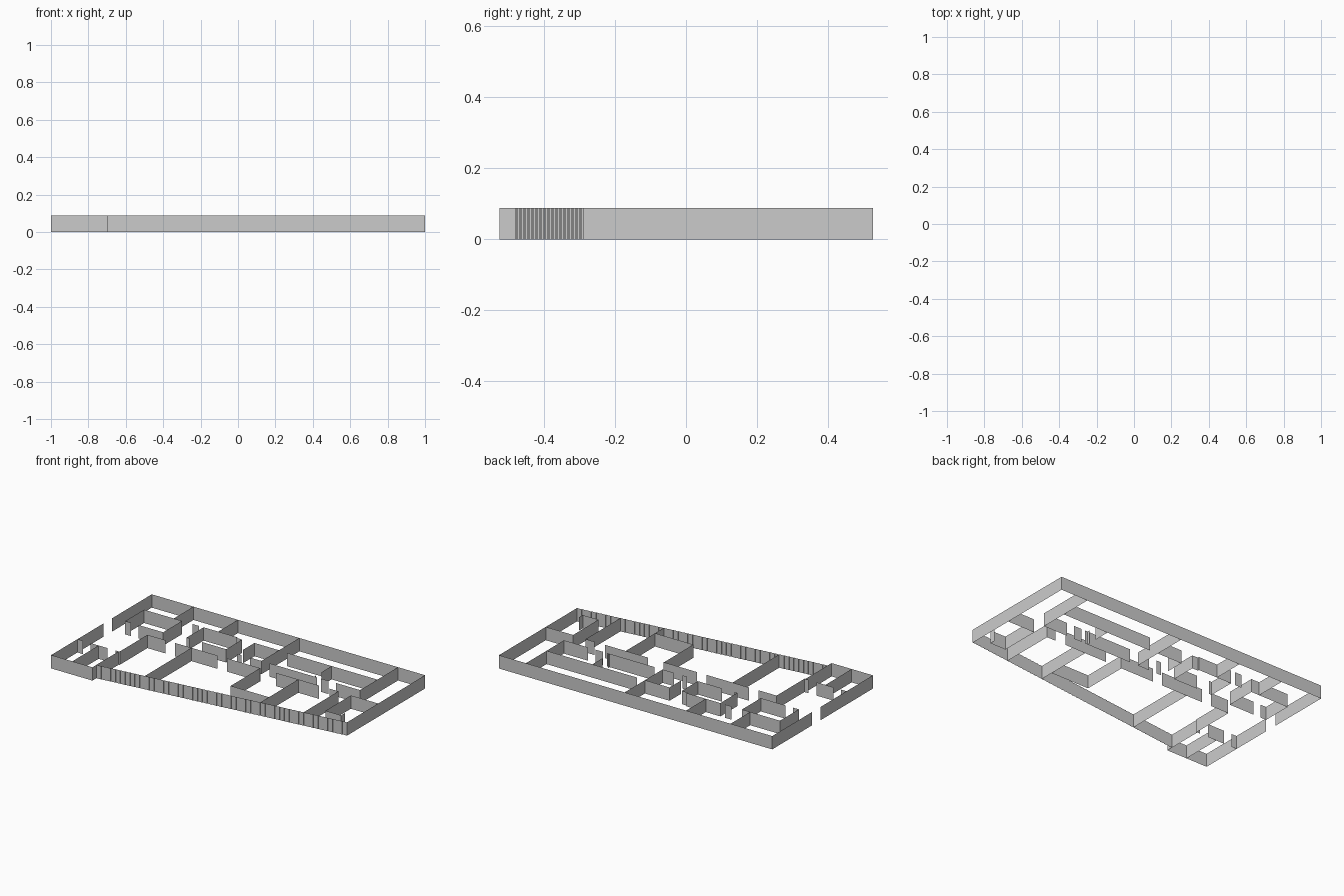
import bpy
import bmesh

WALL_HEIGHT = 0.088

if "Cube" in bpy.data.objects:
    bpy.data.objects.remove(bpy.data.objects["Cube"], do_unlink=True)

plaster = bpy.data.materials.new("plaster_grey")
plaster.use_nodes = True
colour = (0.6, 0.6, 0.6, 1)
plaster.diffuse_color = colour
plaster.node_tree.nodes["Principled BSDF"].inputs["Base Color"].default_value = colour


def wall(name, *paths):
    """Raise thin upright wall sheets along one or more floor paths."""
    bm = bmesh.new()
    for path in paths:
        low = [bm.verts.new((x, y, 0)) for x, y in path]
        high = [bm.verts.new((x, y, WALL_HEIGHT)) for x, y in path]
        for i in range(len(path) - 1):
            bm.faces.new((low[i], low[i + 1], high[i + 1], high[i]))
    mesh = bpy.data.meshes.new(name)
    bm.to_mesh(mesh)
    bm.free()
    mesh.materials.append(plaster)
    obj = bpy.data.objects.new(name, mesh)
    bpy.context.collection.objects.link(obj)
    return obj


def wall_along_x(name, y, *spans):
    """Wall running left to right, with door gaps between the spans."""
    return wall(name, *[[(a, y), (b, y)] for a, b in spans])


def wall_along_y(name, x, *spans):
    """Wall running front to back, with door gaps between the spans."""
    return wall(name, *[[(x, a), (x, b)] for a, b in spans])


# Outer shell
BACK, FRONT, SLANT_START, SLANT_END = 0.527, -0.525, -0.482, -0.286
PORCH_X = -0.698
wall("outer_wall", [(-1, 0.11), (-1, BACK), (1, BACK), (1, SLANT_END)])
wall("porch_outer_wall",
     [(-1, 0.02), (-1, FRONT), (PORCH_X, FRONT), (PORCH_X, -0.25)])

# Slanted front wall, built of many fine steps
STEPS = 52
tread = (1 - PORCH_X) / STEPS
riser = (SLANT_END - SLANT_START) / STEPS
slant = [(PORCH_X, SLANT_START)]
for step in range(STEPS):
    x, y = slant[-1]
    slant += [(x + tread, y), (x + tread, y + riser)]
wall("slanted_front_wall", slant)


def slant_y(x):
    return SLANT_START + (x - PORCH_X) * riser / tread


# Porch partitions
wall_along_x("porch_door_wall", -0.25, (-1, -0.96), (-0.905, -0.78), (-0.72, -0.69))
wall_along_y("porch_divider", -0.845, (FRONT, -0.25))
wall_along_y("hall_side_wall", -0.692, (-0.25, 0.04))

# Corridor wall with doorways
CORRIDOR = 0.042
wall_along_x("corridor_wall", CORRIDOR, (-0.69, -0.56), (-0.49, -0.18),
             (-0.11, 0.135), (0.25, 0.565), (0.64, 0.705))

# Dividers of the front rooms
for name, x in (("front_divider_left", -0.37), ("front_divider_middle", 0.412),
                ("front_divider_right", 0.705)):
    wall_along_y(name, x, (slant_y(x), CORRIDOR))
wall("front_closet_wall", [(0.132, CORRIDOR), (0.132, -0.265), (0.412, -0.265)])
wall("corner_room_wall", [(1, 0.037), (0.8, 0.037), (0.8, -0.228),
                          (0.915, -0.228), (0.915, -0.19)])

# Dividers of the back rooms
for name, x, end in (("back_divider_left", -0.695, 0.322),
                     ("back_divider_middle", -0.37, 0.322),
                     ("back_divider_centre", 0.08, 0.13),
                     ("back_divider_right", 0.802, 0.13)):
    wall_along_y(name, x, (end, BACK))

# Small core rooms between the corridor and the back rooms
wall("left_core_room",
     [(-0.87, 0.125), (-0.913, 0.125), (-0.913, 0.322), (-0.635, 0.322),
      (-0.635, 0.125), (-0.815, 0.125)])
wall_along_x("back_door_pier", 0.322, (-0.56, -0.51))
wall("middle_core_room",
     [(-0.455, 0.145), (-0.477, 0.145), (-0.477, 0.322), (-0.23, 0.322),
      (-0.23, 0.312), (-0.188, 0.312), (-0.188, 0.145), (-0.365, 0.145)])
wall("centre_core_room", [(-0.1, 0.195), (-0.1, 0.315), (0.08, 0.315)])
wall_along_x("centre_core_front", 0.13, (-0.1, -0.065), (-0.005, 0.08))
wall_along_x("right_core_back", 0.312, (0.14, 0.802))
wall_along_x("right_core_front", 0.13, (0.14, 0.487), (0.515, 0.57), (0.625, 0.802))
wall_along_y("right_core_divider", 0.467, (0.13, 0.15), (0.205, 0.312))
